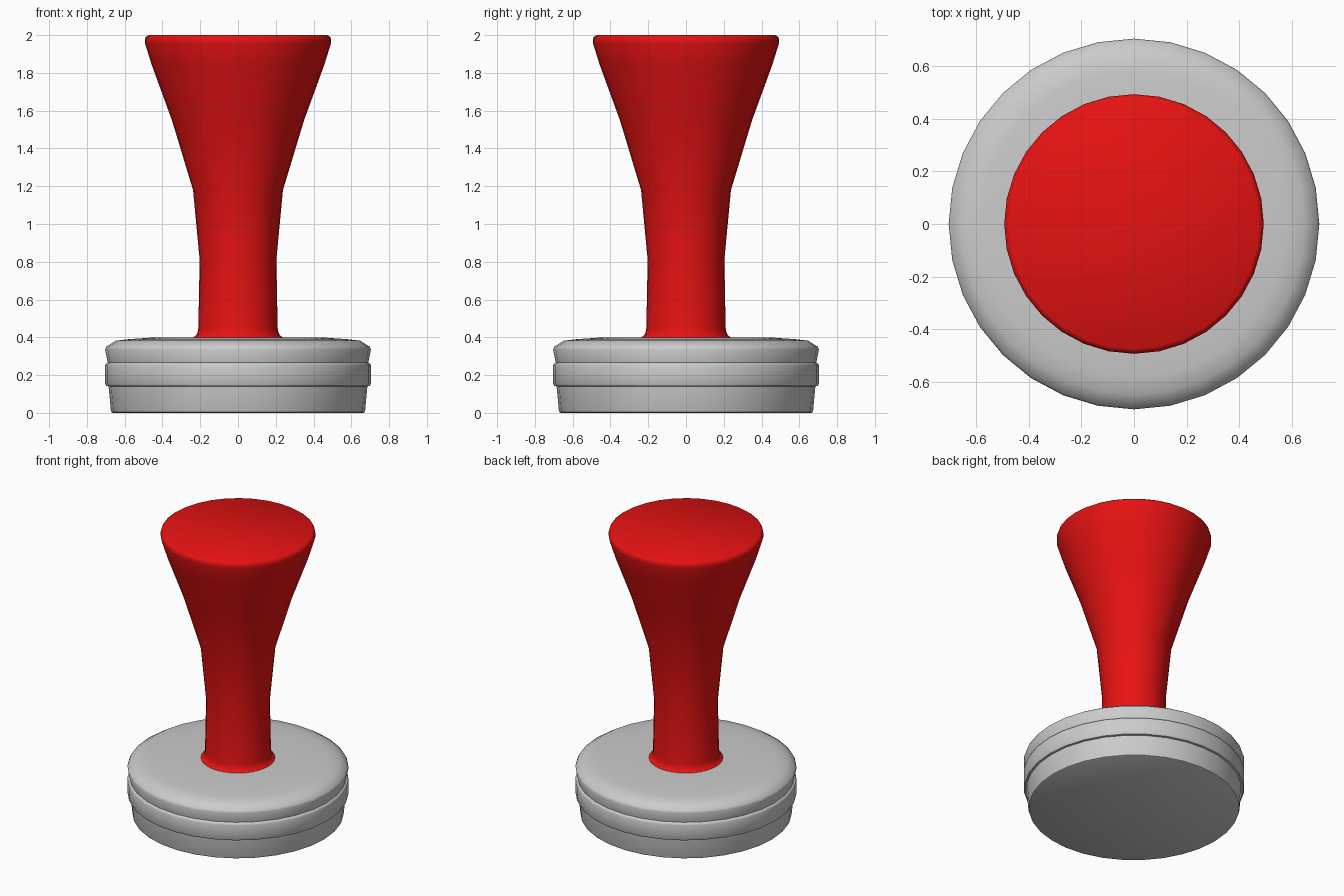
import bpy, bmesh
from math import sin, cos, tau, radians

if "Cube" in bpy.data.objects:
    bpy.data.objects.remove(bpy.data.objects["Cube"])

SIDES = 32


def lathe(name, profile, angle=40, material=None):
    """Spin (radius, z) points around z, bottom to top, and cap both ends."""
    bm = bmesh.new()
    rings = [[bm.verts.new((r * cos(tau * i / SIDES), r * sin(tau * i / SIDES), z))
              for i in range(SIDES)] for r, z in profile]
    for low, high in zip(rings, rings[1:]):
        for i in range(SIDES):
            j = (i + 1) % SIDES
            bm.faces.new((low[i], low[j], high[j], high[i]))
    bm.faces.new(rings[0][::-1])
    bm.faces.new(rings[-1])
    mesh = bpy.data.meshes.new(name)
    bm.to_mesh(mesh)
    bm.free()
    obj = bpy.data.objects.new(name, mesh)
    bpy.context.collection.objects.link(obj)
    if material:
        mesh.materials.append(material)
    bpy.ops.object.select_all(action='DESELECT')
    obj.select_set(True)
    bpy.context.view_layer.objects.active = obj
    bpy.ops.object.shade_smooth_by_angle(angle=radians(angle))
    return obj


red = bpy.data.materials.new("red")
red.diffuse_color = (0.8, 0.006, 0.006, 1)
red.use_nodes = True
red.node_tree.nodes["Principled BSDF"].inputs["Base Color"].default_value = red.diffuse_color

# Lower pressing disc
lathe("base_disc", [(0.662, 0), (0.67, 0.004), (0.673, 0.012), (0.685, 0.14)])

# Raised band around the middle
lathe("base_band", [(0.685, 0.14), (0.698, 0.143), (0.704, 0.155),
                    (0.704, 0.25), (0.70, 0.26), (0.69, 0.266)])

# Rounded upper cover
lathe("base_cover", [(0.69, 0.266), (0.704, 0.335), (0.698, 0.35),
                     (0.648, 0.382), (0.58, 0.390), (0.47, 0.398), (0.22, 0.40)])

# Flared handle with a small fillet at the foot
lathe("handle", [(0.236, 0.40), (0.222, 0.41), (0.214, 0.425), (0.21, 0.45),
                 (0.203, 0.81), (0.238, 1.18), (0.35, 1.55), (0.456, 1.84),
                 (0.492, 1.955), (0.493, 1.975), (0.488, 1.99), (0.474, 2.0)],
      angle=50, material=red)
